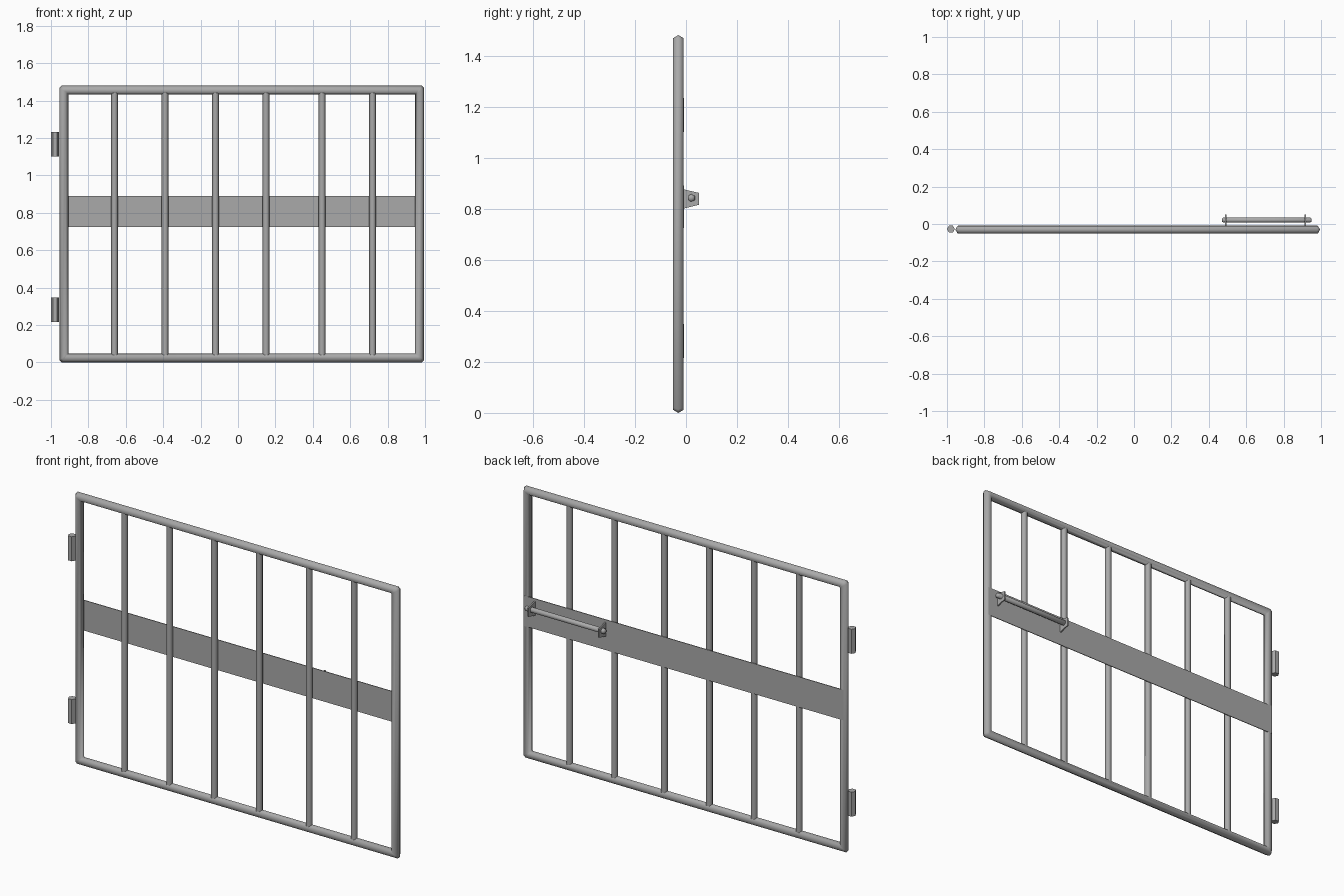
import bpy
import bmesh
import math
from mathutils import Vector

cube = bpy.data.objects.get("Cube")
if cube:
    bpy.data.objects.remove(cube, do_unlink=True)

steel = bpy.data.materials.new("grey_steel")
steel.use_nodes = True
GREY = (0.4, 0.4, 0.4, 1.0)
steel.diffuse_color = GREY
steel.node_tree.nodes["Principled BSDF"].inputs["Base Color"].default_value = GREY

SIDES = 6
GATE_Y = -0.03


def finish(name, bm, smooth=False):
    bmesh.ops.remove_doubles(bm, verts=bm.verts, dist=0.0001)
    bmesh.ops.recalc_face_normals(bm, faces=bm.faces)
    mesh = bpy.data.meshes.new(name)
    bm.to_mesh(mesh)
    bm.free()
    mesh.materials.append(steel)
    obj = bpy.data.objects.new(name, mesh)
    bpy.context.collection.objects.link(obj)
    if smooth:
        bpy.ops.object.select_all(action="DESELECT")
        obj.select_set(True)
        bpy.context.view_layer.objects.active = obj
        bpy.ops.object.shade_smooth_by_angle(angle=math.radians(65))
    return obj


def bridge(bm, a, b):
    for i in range(len(a)):
        j = (i + 1) % len(a)
        bm.faces.new((a[i], a[j], b[j], b[i]))


def rod(name, start, axis, across, stations, smooth=True):
    """Six-sided rod: stations are (distance, radius), a corner points along across."""
    axis, across = Vector(axis), Vector(across)
    side = axis.cross(across)
    bm = bmesh.new()
    rings = []
    for dist, radius in stations:
        ring = []
        for i in range(SIDES):
            a = math.tau * i / SIDES
            offset = across * math.cos(a) + side * math.sin(a)
            ring.append(bm.verts.new(Vector(start) + axis * dist + offset * radius))
        rings.append(ring)
    for a, b in zip(rings, rings[1:]):
        bridge(bm, a, b)
    bm.faces.new(rings[0])
    bm.faces.new(rings[-1])
    return finish(name, bm, smooth)


def plate(name, outline, thickness):
    """Extrude a flat outline by a thickness vector."""
    bm = bmesh.new()
    front = [bm.verts.new(p) for p in outline]
    back = [bm.verts.new(Vector(p) + Vector(thickness)) for p in outline]
    bm.faces.new(front)
    bm.faces.new(back)
    bridge(bm, front, back)
    return finish(name, bm)


# Outer frame: one tube swept round a rectangle, with clipped outer corners
def outer_frame(left, right, height, radius, clip):
    cx, cz = (left + right) / 2, height / 2
    half_x, half_z = (right - left) / 2 - radius, height / 2 - radius
    bm = bmesh.new()
    rings = []
    for sx, sz in ((1, 1), (-1, 1), (-1, -1), (1, -1)):
        pair = []
        for cut_x, cut_z in ((0, 1), (1, 0)):
            ring = []
            for i in range(SIDES):
                a = math.tau * i / SIDES
                u, v = radius * math.cos(a), radius * math.sin(a)
                c = clip * (u + radius) / (2 * radius)
                ring.append(bm.verts.new((cx + sx * (half_x + u - c * cut_x), GATE_Y + v,
                                          cz + sz * (half_z + u - c * cut_z))))
            pair.append(ring)
        rings += pair if sx * sz > 0 else pair[::-1]
    for i, ring in enumerate(rings):
        bridge(bm, ring, rings[(i + 1) % len(rings)])
    return finish("outer_frame", bm, smooth=True)


outer_frame(-0.955, 0.995, 1.48, 0.0238, 0.013)

# Upright bars
for i, x in enumerate((-0.66, -0.39, -0.12, 0.15, 0.45, 0.72)):
    rod(f"upright_bar_{i + 1}", (x, GATE_Y, 0.025), (0, 0, 1), (1, 0, 0),
        [(0, 0.0185), (1.43, 0.0185)])

# Flat band across the back
plate("cross_band", [(-0.94, -0.013, 0.725), (0.98, -0.013, 0.725),
                     (0.98, -0.013, 0.89), (-0.94, -0.013, 0.89)], (0, 0.0042, 0))

# Hinge barrels
for name, z in (("lower_hinge", 0.215), ("upper_hinge", 1.1)):
    rod(name, (-0.979, GATE_Y + 0.003, z), (0, 0, 1), (1, 0, 0),
        [(0, 0.021), (0.133, 0.021)], smooth=False)

# Sliding bolt and its two bracket plates
rod("sliding_bolt", (0.47, 0.021, 0.842), (1, 0, 0), (0, 0, 1),
    [(0, 0.009), (0.008, 0.0155), (0.472, 0.0155), (0.48, 0.009)])
for name, x in (("inner_bracket", 0.487), ("outer_bracket", 0.912)):
    plate(name, [(x, -0.01, 0.8), (x, 0.05, 0.815), (x, 0.05, 0.862), (x, -0.01, 0.876)],
          (0.007, 0, 0))
